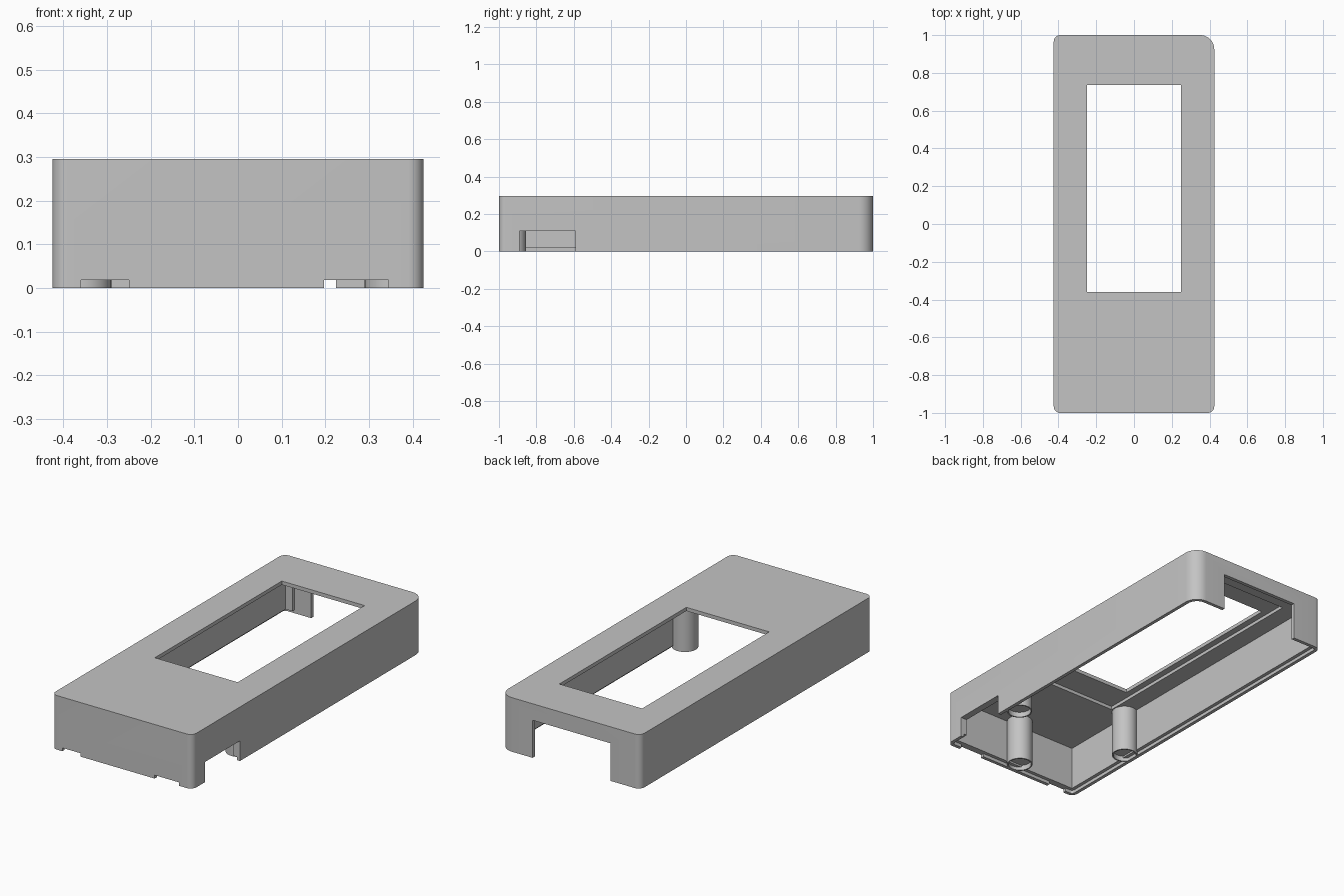
import bpy, bmesh, math

old = bpy.data.objects.get("Cube")
if old:
    bpy.data.objects.remove(old, do_unlink=True)

grey = bpy.data.materials.new("plain_grey")
grey.use_nodes = True
COLOUR = (0.55, 0.55, 0.55, 1)
grey.diffuse_color = COLOUR
grey.node_tree.nodes["Principled BSDF"].inputs["Base Color"].default_value = COLOUR

HALF_X, HALF_Y, HEIGHT = 0.425, 1.0, 0.295
CEILING, WALL, LIP = 0.257, 0.038, 0.018
BELOW = -0.1


def add_object(name, bm):
    bmesh.ops.recalc_face_normals(bm, faces=bm.faces)
    mesh = bpy.data.meshes.new(name)
    bm.to_mesh(mesh)
    bm.free()
    mesh.materials.append(grey)
    obj = bpy.data.objects.new(name, mesh)
    bpy.context.collection.objects.link(obj)
    return obj


def prism(name, xs, ys, zs, radii=(0, 0, 0, 0), steps=10):
    """Upright block; radii run counter-clockwise from the back left (+x, +y) corner."""
    corners = [(xs[1], ys[1], -1, -1), (xs[0], ys[1], 1, -1),
               (xs[0], ys[0], 1, 1), (xs[1], ys[0], -1, 1)]
    bm = bmesh.new()
    ring = []
    for i, ((x, y, sx, sy), r) in enumerate(zip(corners, radii)):
        count = steps if r else 0
        for k in range(count + 1):
            a = math.pi / 2 * (i + (k / steps))
            ring.append(bm.verts.new((x + r * (sx + math.cos(a) * bool(r)),
                                      y + r * (sy + math.sin(a) * bool(r)), zs[0])))
    base = bm.faces.new(ring)
    top = bmesh.ops.extrude_face_region(bm, geom=[base])["geom"]
    for v in top:
        if isinstance(v, bmesh.types.BMVert):
            v.co.z = zs[1]
    return add_object(name, bm)


def smooth(obj):
    bpy.ops.object.select_all(action="DESELECT")
    obj.select_set(True)
    bpy.context.view_layer.objects.active = obj
    bpy.ops.object.shade_smooth_by_angle(angle=math.radians(30))


# Outer case, with one larger rounded corner
case = prism("case_shell", (-HALF_X, HALF_X), (-HALF_Y, HALF_Y), (0, HEIGHT),
             (0.075, 0.035, 0.035, 0.035))


def inset(name, d, top, radii):
    return prism(name, (d - HALF_X, HALF_X - d), (d - HALF_Y, HALF_Y - d), (BELOW, top), radii)


cutters = [
    # Main cavity and the stepped lip around its rim
    inset("cavity_cutter", WALL, CEILING, (0.037, 0, 0, 0)),
    inset("lip_cutter", WALL / 2, LIP, (0.056, 0.016, 0.016, 0.016)),
    # Shallow seat around the window, then the window
    prism("seat_cutter", (-0.285, 0.285), (-0.52, 0.86), (0.2, 0.275)),
    prism("window_cutter", (-0.25, 0.25), (-0.36, 0.735), (0.1, 0.4)),
    # Thinned back wall and its open port
    prism("back_pocket_cutter", (-0.345, 0.335), (0.9, 0.98), (BELOW, 0.25)),
    prism("back_port_cutter", (-0.245, 0.225), (0.9, 1.1), (BELOW, 0.205)),
    # Side port and the two low front slots
    prism("side_port_cutter", (0.3, 0.5), (-0.89, -0.59), (BELOW, 0.11)),
    prism("front_slot_cutter_right", (-0.36, -0.25), (-1.1, -0.95), (BELOW, LIP + 0.0005)),
    prism("front_slot_cutter_left", (0.197, 0.345), (-1.1, -0.95), (BELOW, LIP + 0.0005)),
]
for c in cutters:
    c.hide_render = True
    mod = case.modifiers.new(c.name, "BOOLEAN")
    mod.operation = "DIFFERENCE"
    mod.solver = "EXACT"
    mod.object = c

# Bake the cuts and drop the helpers
bpy.context.view_layer.update()
graph = bpy.context.evaluated_depsgraph_get()
baked = bpy.data.meshes.new_from_object(case.evaluated_get(graph))
case.modifiers.clear()
case.data = baked
case.data.materials.clear()
case.data.materials.append(grey)
for p in case.data.polygons:
    p.material_index = 0
for c in cutters:
    bpy.data.objects.remove(c, do_unlink=True)
smooth(case)


# Screw posts: round columns with a shallow socket in the foot
def post(name, x, y, segments=32):
    bm = bmesh.new()
    profile = [(0.066, 0.27), (0.066, 0), (0.059, 0), (0.059, 0.028)]
    rings = []
    for r, z in profile:
        angles = [2 * math.pi * k / segments for k in range(segments)]
        rings.append([bm.verts.new((x + r * math.cos(a), y + r * math.sin(a), z)) for a in angles])
    for lower, upper in zip(rings, rings[1:]):
        for k in range(segments):
            n = (k + 1) % segments
            bm.faces.new((lower[k], lower[n], upper[n], upper[k]))
    bm.faces.new(rings[0])
    bm.faces.new(rings[-1])
    smooth(add_object(name, bm))


post("front_post", 0, -0.922)
post("left_post", 0.356, -0.5)
post("right_post", -0.356, -0.5)
